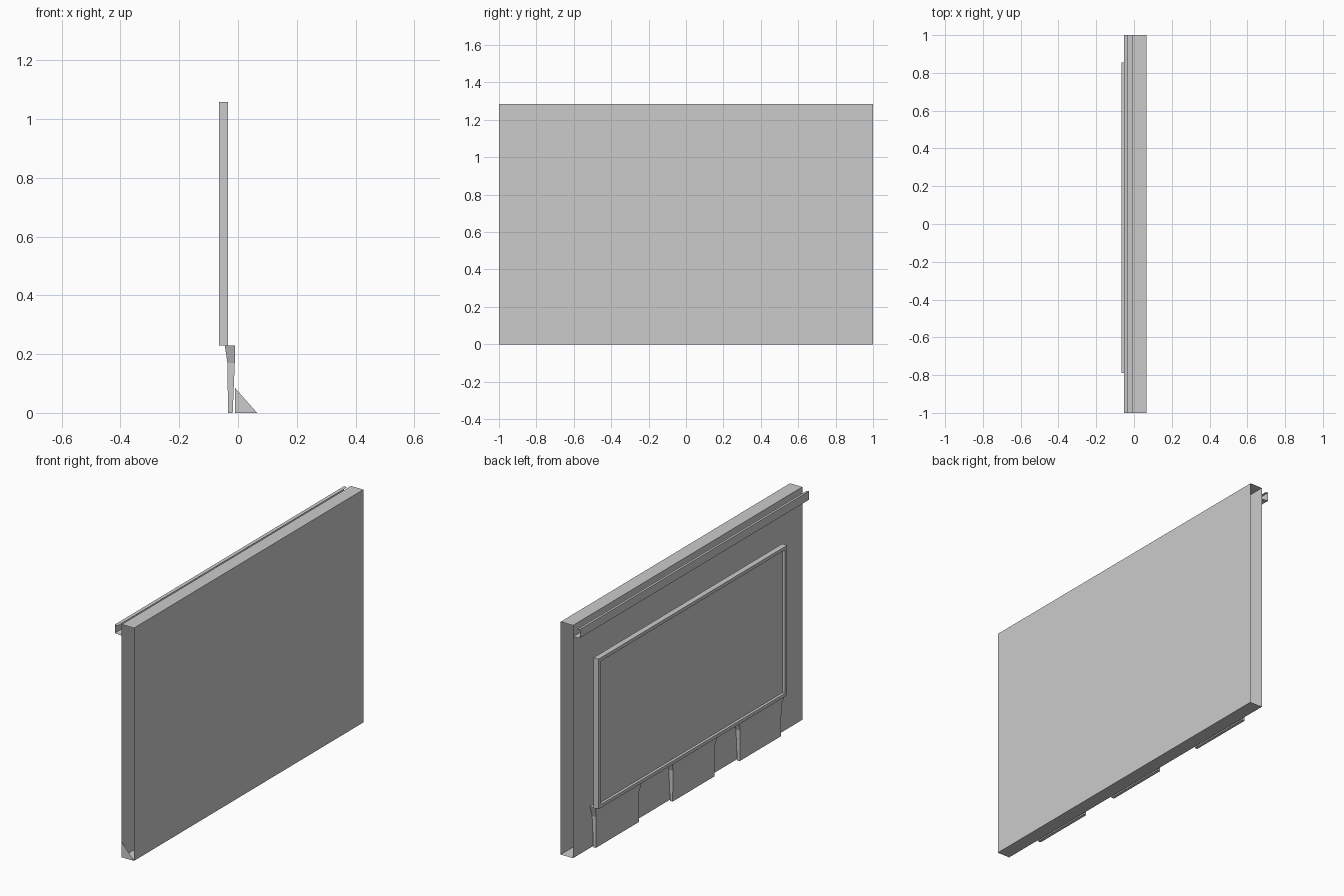
import bpy, bmesh
from mathutils import Vector

if "Cube" in bpy.data.objects:
    bpy.data.objects.remove(bpy.data.objects["Cube"])


def finish(name, bm):
    bmesh.ops.recalc_face_normals(bm, faces=bm.faces[:])
    mesh = bpy.data.meshes.new(name)
    bm.to_mesh(mesh)
    bm.free()
    obj = bpy.data.objects.new(name, mesh)
    bpy.context.collection.objects.link(obj)
    return obj


def loft(name, sections, closed=True, caps=True):
    """Joins equal-length point rings with quads."""
    bm = bmesh.new()
    rings = [[bm.verts.new(p) for p in s] for s in sections]
    n = len(rings[0])
    for a, b in zip(rings, rings[1:]):
        for i in range(n if closed else n - 1):
            j = (i + 1) % n
            bm.faces.new((a[i], a[j], b[j], b[i]))
    if caps:
        bm.faces.new(rings[0])
        bm.faces.new(rings[-1])
    return finish(name, bm)


def along_y(profile, y0, y1):
    return [[(x, y, z) for x, z in profile] for y in (y0, y1)]


X_FRONT, X_BACK, TOP = 0.065, -0.01, 1.285

# Hollow wall, open at both ends
wall = [(X_BACK, 0), (X_FRONT, 0), (X_FRONT, TOP), (X_BACK, TOP)]
loft("wall_shell", along_y(wall, -1, 1), caps=False)

# Small triangular gusset at one end
bm = bmesh.new()
bm.faces.new([bm.verts.new(p) for p in
              [(X_BACK, -1, 0), (X_FRONT, -1, 0), (X_BACK, -1, 0.085)]])
finish("end_gusset", bm)

# Thin sheet gutter under the top edge
gutter = [(-0.035, 1.27), (-0.052, 1.273), (-0.052, 1.226), (X_BACK, 1.222)]
loft("top_gutter", along_y(gutter, -1, 1), closed=False, caps=False)

# Panel with a raised rim and recessed centre
bm = bmesh.new()
bmesh.ops.create_cube(bm, size=1)
lo, hi = Vector((-0.065, -0.79, 0.23)), Vector((-0.034, 0.854, 1.058))
for v in bm.verts:
    v.co = Vector([(lo[i] + hi[i]) / 2 + v.co[i] * (hi[i] - lo[i]) for i in range(3)])
bm.normal_update()
face = min(bm.faces, key=lambda f: f.calc_center_median().x)
bmesh.ops.inset_region(bm, faces=[face], thickness=0.026)
inner = bmesh.ops.extrude_face_region(bm, geom=[face])["geom"]
bmesh.ops.translate(bm, vec=(0.015, 0, 0),
                    verts=[g for g in inner if isinstance(g, bmesh.types.BMVert)])
bmesh.ops.delete(bm, geom=[face], context='FACES')
finish("framed_panel", bm)

# Three support brackets, flared towards the panel: (z, outer x, inner x, flare)
levels = [(0, -0.034, -0.018, 0), (0.17, -0.036, -0.011, 0), (0.23, -0.045, -0.011, 0.02)]
for k, (y0, y1) in enumerate([(-0.78, -0.42), (-0.2, 0.165), (0.46, 0.834)]):
    loft(f"support_bracket_{k + 1}",
         [[(xo, y0 - f, z), (xi, y0 - f, z), (xi, y1 + f, z), (xo, y1 + f, z)]
          for z, xo, xi, f in levels])
